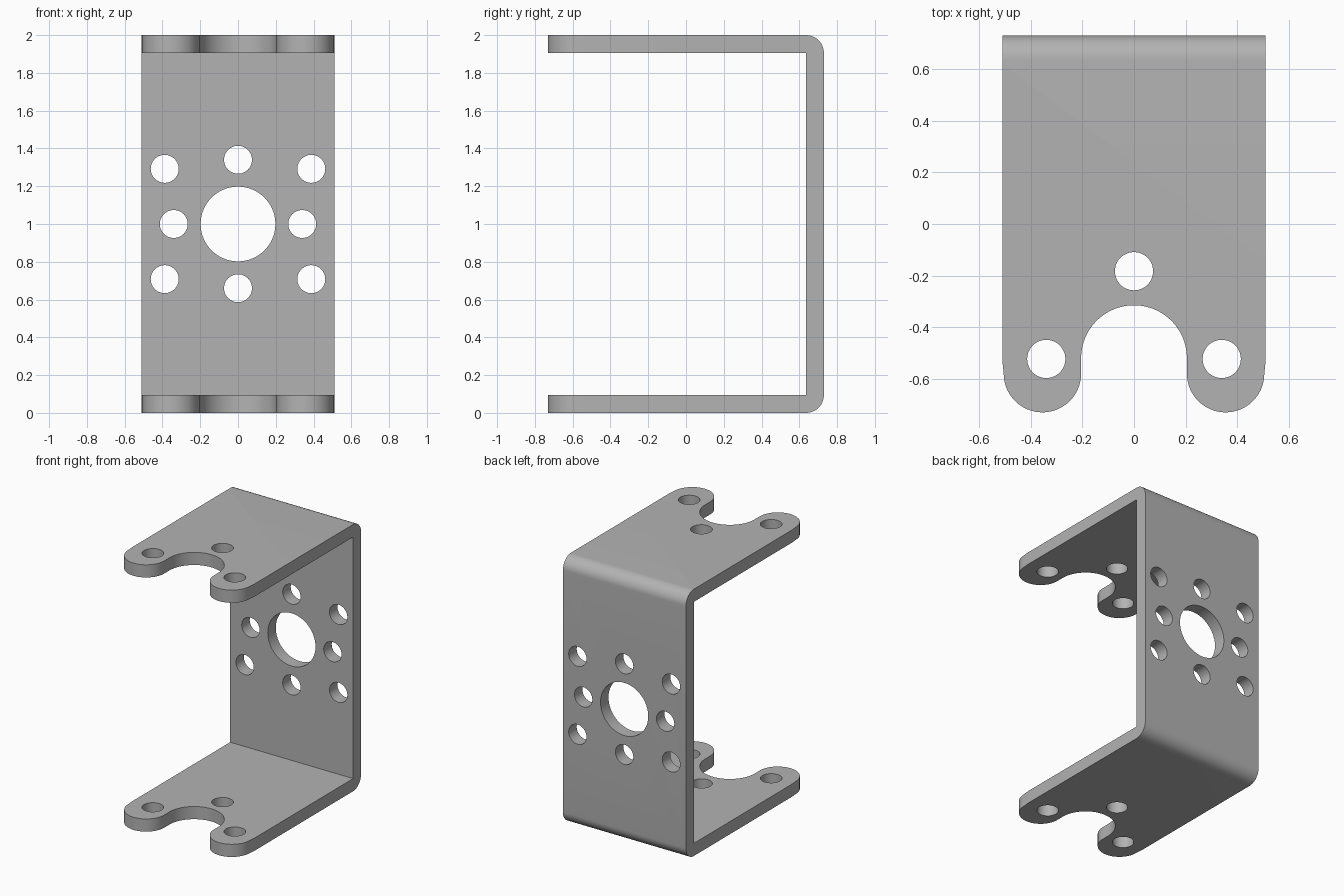
import bpy, bmesh
from math import pi, sin, cos, radians
from mathutils import Matrix, Vector

cube = bpy.data.objects.get("Cube")
if cube:
    bpy.data.objects.remove(cube, do_unlink=True)

HALF_W, HALF_D, HEIGHT, T = 0.51, 0.73, 2.0, 0.095

metal = bpy.data.materials.new("grey metal")
metal.use_nodes = True
GREY = (0.45, 0.45, 0.45, 1)
metal.diffuse_color = GREY
metal.node_tree.nodes["Principled BSDF"].inputs["Base Color"].default_value = GREY


def arc(cx, cy, r, start, end, steps):
    angles = [radians(start + (end - start) * i / steps) for i in range(steps + 1)]
    return [(cx + r * cos(a), cy + r * sin(a)) for a in angles]


def new_object(name, bm):
    bmesh.ops.recalc_face_normals(bm, faces=bm.faces)
    mesh = bpy.data.meshes.new(name)
    bm.to_mesh(mesh)
    bm.free()
    mesh.materials.append(metal)
    obj = bpy.data.objects.new(name, mesh)
    bpy.context.collection.objects.link(obj)
    return obj


def prism(name, points, offset):
    """Extrude a closed 3D outline along the offset."""
    bm = bmesh.new()
    face = bm.faces.new([bm.verts.new(p) for p in points])
    extruded = bmesh.ops.extrude_face_region(bm, geom=[face])["geom"]
    verts = [v for v in extruded if isinstance(v, bmesh.types.BMVert)]
    bmesh.ops.translate(bm, verts=verts, vec=Vector(offset))
    return new_object(name, bm)


def apply_boolean(obj, cutter, operation):
    mod = obj.modifiers.new("shape", "BOOLEAN")
    mod.object, mod.operation, mod.solver = cutter, operation, "EXACT"
    bpy.context.view_layer.objects.active = obj
    bpy.ops.object.modifier_apply(modifier=mod.name)
    bpy.data.objects.remove(cutter, do_unlink=True)


# Bent sheet: U-shaped side profile with rounded outer bends
inner = HALF_D - T
profile = [(-HALF_D - T, 0)]
profile += arc(inner, T, T, -90, 0, 12)
profile += arc(inner, HEIGHT - T, T, 0, 90, 12)
profile += [(-HALF_D - T, HEIGHT), (-HALF_D - T, HEIGHT - T),
            (inner, HEIGHT - T), (inner, T), (-HALF_D - T, T)]
bracket = prism("u_bracket", [(-HALF_W, y, z) for y, z in profile], (2 * HALF_W, 0, 0))

# Plan outline: two rounded fingers around a semicircular notch
right_half = [(HALF_W, 1), (HALF_W, -0.53)]
right_half += arc(0.355, -0.58, 0.15, 0, -180, 32)
right_half += arc(0, -0.52, 0.205, 0, 90, 24)
outline = right_half + [(-x, y) for x, y in reversed(right_half[:-1])]
plan = prism("plan_outline", [(x, y, -1) for x, y in outline], (0, 0, 4))
apply_boolean(bracket, plan, "INTERSECT")

# Drill holes through both flanges and the back plate
bm = bmesh.new()


def drill(radius, depth, matrix):
    bmesh.ops.create_cone(bm, cap_ends=True, segments=48, radius1=radius,
                          radius2=radius, depth=depth, matrix=matrix)


for x, y in [(0, -0.183), (0.34, -0.523), (-0.34, -0.523)]:
    drill(0.074, 4, Matrix.Translation((x, y, 1)))

ring = [(0, 0.34), (0, -0.34), (0.34, 0), (-0.34, 0)]
ring += [(sx * 0.388, sz * 0.292) for sx in (-1, 1) for sz in (-1, 1)]
for x, z, r in [(0, 0, 0.198)] + [(x, z, 0.074) for x, z in ring]:
    drill(r, 0.4, Matrix.Translation((x, HALF_D - T / 2, 1 + z)) @ Matrix.Rotation(pi / 2, 4, "X"))
apply_boolean(bracket, new_object("drills", bm), "DIFFERENCE")

# Smooth the bends and holes while keeping the edges crisp
bpy.ops.object.select_all(action="DESELECT")
bracket.select_set(True)
bpy.context.view_layer.objects.active = bracket
bpy.ops.object.shade_smooth_by_angle(angle=radians(30))
